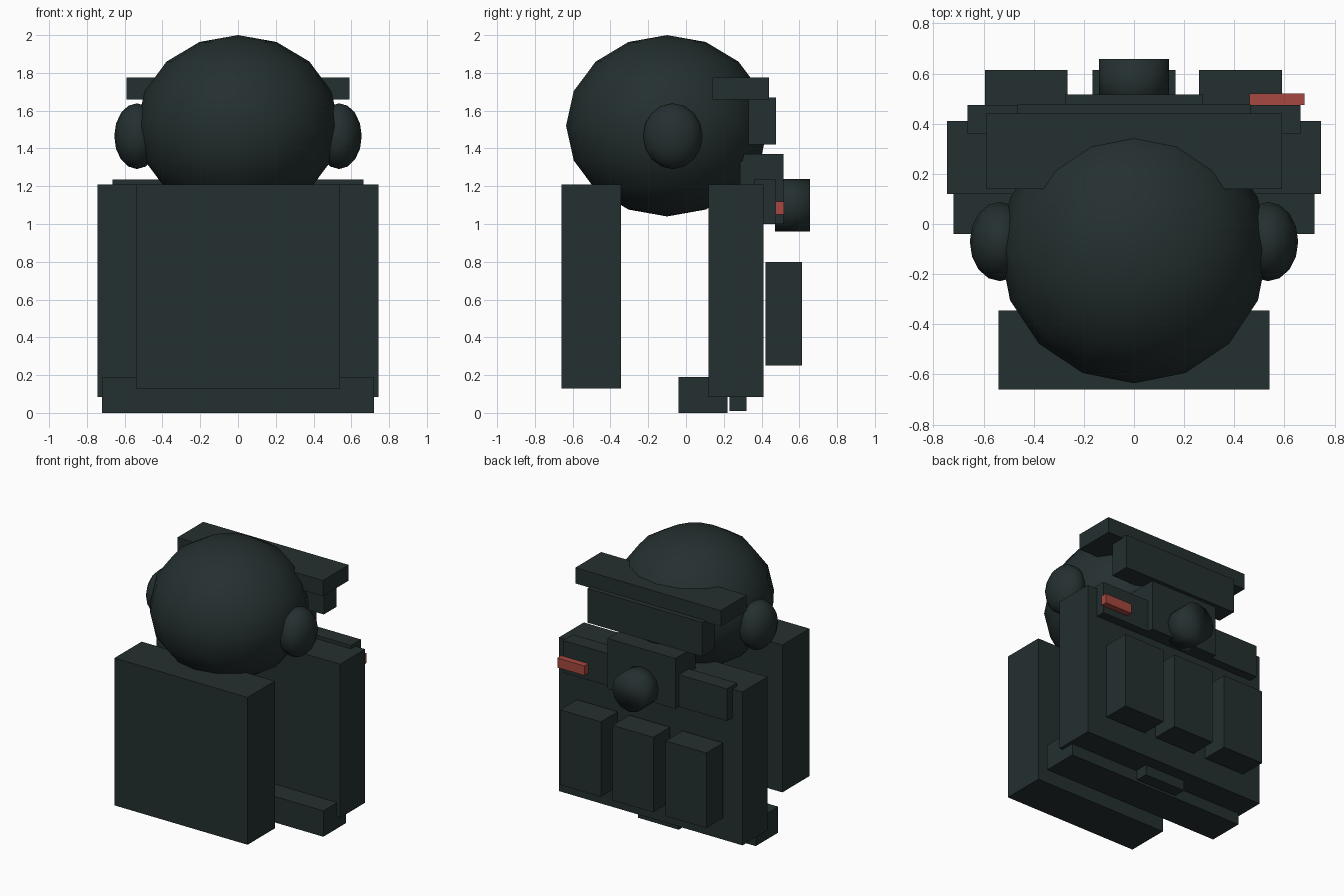
import bpy
import math

old = bpy.data.objects.get("Cube")
if old:
    bpy.data.objects.remove(old, do_unlink=True)


def make_material(name, rgb):
    mat = bpy.data.materials.new(name)
    mat.use_nodes = True
    color = (*rgb, 1.0)
    mat.diffuse_color = color
    mat.node_tree.nodes["Principled BSDF"].inputs["Base Color"].default_value = color
    return mat


DARK = make_material("dark slate", (0.018, 0.029, 0.029))
RED = make_material("brick red", (0.38, 0.065, 0.05))


def finish(name, mat):
    obj = bpy.context.object
    obj.name = name
    obj.data.materials.append(mat)
    return obj


def box(name, x, y, z, mat=DARK):
    """Box from (min, max) ranges along each axis."""
    spans = (x, y, z)
    bpy.ops.mesh.primitive_cube_add(size=1, location=[(a + b) / 2 for a, b in spans])
    obj = finish(name, mat)
    obj.scale = [b - a for a, b in spans]
    return obj


def centred_box(name, half_width, y, z):
    return box(name, (-half_width, half_width), y, z)


def ellipsoid(name, centre, radii):
    bpy.ops.mesh.primitive_uv_sphere_add(segments=16, ring_count=8, radius=1, location=centre)
    obj = finish(name, DARK)
    obj.scale = radii
    bpy.ops.object.shade_smooth()
    return obj


# Body: pack on the -y side, vest and belt on the +y side
centred_box("pack", 0.54, (-0.66, -0.345), (0.13, 1.21))
centred_box("vest", 0.745, (0.12, 0.41), (0.085, 1.21))
centred_box("belt", 0.72, (-0.04, 0.22), (0.0, 0.19))
centred_box("belt_buckle", 0.165, (0.23, 0.32), (0.01, 0.18))

# Row of vest pouches
for side, x in (("right", -0.43), ("middle", 0.0), ("left", 0.425)):
    box(f"{side}_pouch", (x - 0.165, x + 0.165), (0.42, 0.615), (0.25, 0.8))

# Chest strap, mouthpiece housing, round filter and red tag
centred_box("chest_strap", 0.665, (0.36, 0.475), (1.0, 1.235))
centred_box("mouthpiece", 0.275, (0.285, 0.517), (1.0, 1.37))
bpy.ops.mesh.primitive_cylinder_add(vertices=12, radius=0.139, depth=0.185,
                                    location=(0, 0.565, 1.098),
                                    rotation=(math.pi / 2, 0, 0))
finish("filter", DARK)
bpy.ops.object.shade_smooth()
box("red_tag", (0.46, 0.68), (0.475, 0.52), (1.05, 1.12), RED)

# Helmet with brim, goggles and ear covers
ellipsoid("helmet", (0, -0.1, 1.52), (0.535, 0.535, 0.48))
centred_box("brim", 0.59, (0.14, 0.44), (1.66, 1.775))
centred_box("goggles", 0.465, (0.33, 0.477), (1.42, 1.67))
for side, sign in (("left", 1), ("right", -1)):
    ellipsoid(f"{side}_ear_cover", (sign * 0.535, -0.07, 1.465), (0.12, 0.158, 0.174))
